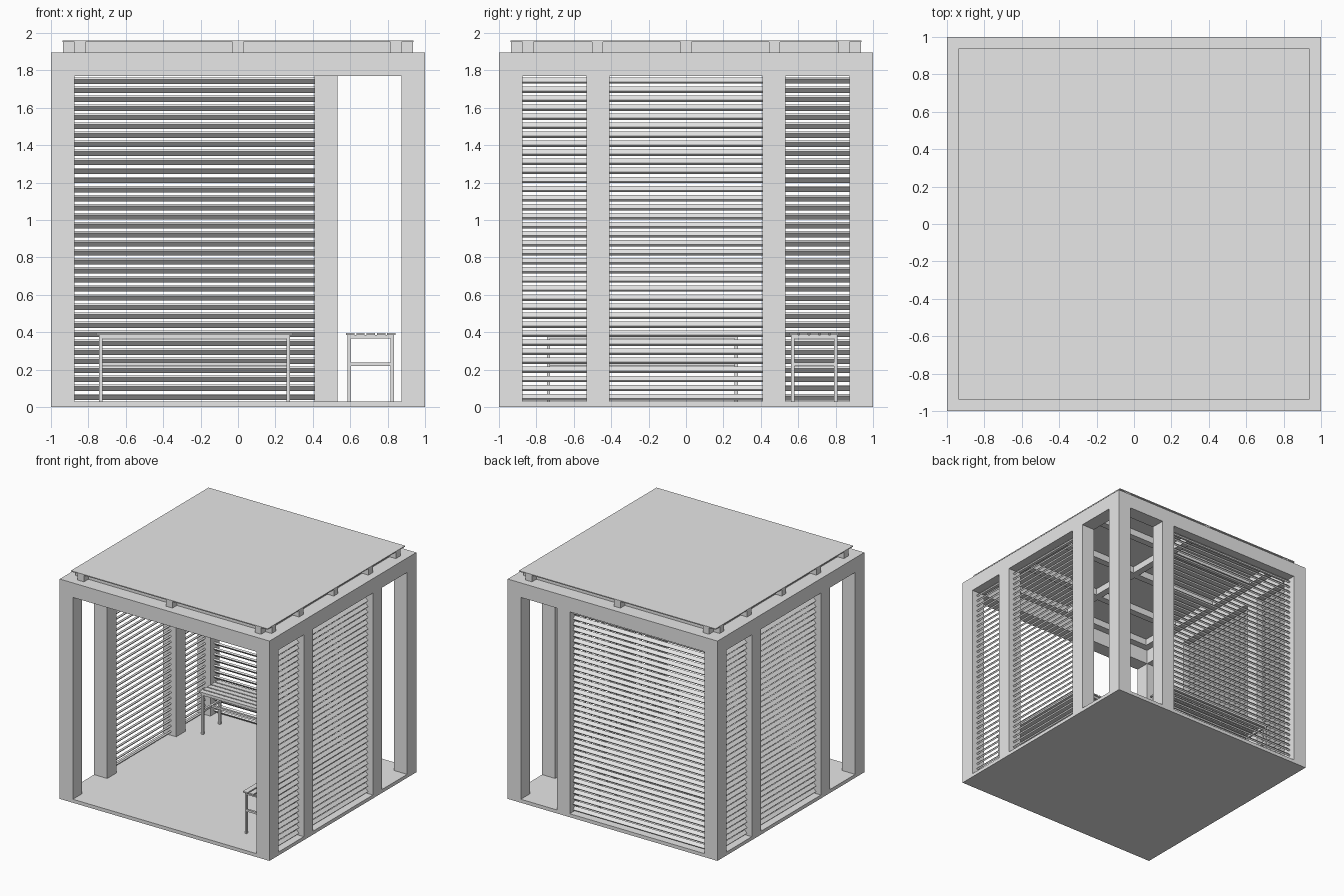
import bpy, bmesh, math
from mathutils import Matrix, Vector

if "Cube" in bpy.data.objects:
    bpy.data.objects.remove(bpy.data.objects["Cube"])

grey = bpy.data.materials.new("light_grey")
grey.diffuse_color = (0.8, 0.8, 0.8, 1)
grey.use_nodes = True
grey.node_tree.nodes["Principled BSDF"].inputs["Base Color"].default_value = grey.diffuse_color


def box(bm, lo, hi):
    lo, hi = Vector(lo), Vector(hi)
    m = Matrix.Translation((lo + hi) / 2) @ Matrix.Diagonal((*(hi - lo), 1))
    bmesh.ops.create_cube(bm, size=1, matrix=m)


def finish(bm, name):
    me = bpy.data.meshes.new(name)
    bm.to_mesh(me)
    bm.free()
    me.materials.append(grey)
    ob = bpy.data.objects.new(name, me)
    bpy.context.collection.objects.link(ob)
    return ob


FLOOR, LINTEL, TOP = 0.03, 1.77, 1.895
IN, MID, HALF = 0.875, 0.47, 0.0615   # frame inner edge, middle post centre and half width

# Floor slab
bm = bmesh.new()
box(bm, (-1, -1, 0), (1, 1, FLOOR))
finish(bm, "floor_slab")

# Corner posts and ring beam
bm = bmesh.new()
for s in (-1, 1):
    for t in (-1, 1):
        box(bm, (min(s, s * IN), min(t, t * IN), FLOOR), (max(s, s * IN), max(t, t * IN), LINTEL))
finish(bm, "corner_posts")

bm = bmesh.new()
for s in (-1, 1):
    a, b = min(s, s * IN), max(s, s * IN)
    box(bm, (-1, a, LINTEL), (1, b, TOP))
    box(bm, (a, -IN, LINTEL), (b, IN, TOP))
finish(bm, "ring_beam")

# Intermediate posts: two on each side wall, one on the back
bm = bmesh.new()
for c in (-MID, MID):
    for a, b in ((-1, -IN), (IN, 1)):
        box(bm, (a, c - HALF, FLOOR), (b, c + HALF, LINTEL))
box(bm, (MID - HALF, IN, FLOOR), (MID + HALF, 1, LINTEL))
finish(bm, "middle_posts")

# Louvre walls: slats tilted so that the outer edge is lower
COUNT, WIDTH, THICK, TILT = 36, 0.034, 0.0145, math.radians(45)


def louvres(name, axis, side, start, end):
    bm = bmesh.new()
    pitch = (LINTEL - FLOOR) / COUNT
    mid, length = (start + end) / 2, end - start
    for i in range(COUNT):
        z = FLOOR + (i + 0.5) * pitch
        if axis == "Y":
            m = (Matrix.Translation((side * 0.9375, mid, z)) @ Matrix.Rotation(side * TILT, 4, "Y")
                 @ Matrix.Diagonal((WIDTH, length, THICK, 1)))
        else:
            m = (Matrix.Translation((mid, side * 0.9375, z)) @ Matrix.Rotation(-side * TILT, 4, "X")
                 @ Matrix.Diagonal((length, WIDTH, THICK, 1)))
        bmesh.ops.create_cube(bm, size=1, matrix=m)
    finish(bm, name)


A, B = MID - HALF, MID + HALF
louvres("right_louvres_front", "Y", 1, -IN, -B)
louvres("right_louvres_middle", "Y", 1, -A, A)
louvres("left_louvres_middle", "Y", -1, -A, A)
louvres("left_louvres_back", "Y", -1, B, IN)
louvres("back_louvres", "X", 1, -IN, A)

# Roof joists in a lattice, and the roof sheet
bm = bmesh.new()
for c in (-0.845, 0, 0.845):
    box(bm, (c - 0.03, -0.935, TOP), (c + 0.03, 0.935, 1.952))
for c in (-0.845, -0.4725, 0, 0.4725, 0.845):
    box(bm, (-0.935, c - 0.03, TOP), (0.935, c + 0.03, 1.952))
finish(bm, "roof_joists")
bm = bmesh.new()
box(bm, (-0.9375, -0.9375, 1.952), (0.9375, 0.9375, 1.96))
finish(bm, "roof_sheet")


# Slatted bench, modelled lengthwise along x
def bench(name, location, turn):
    bm = bmesh.new()
    r, lx, ly = 0.009, 0.502, 0.115
    for s in (-1, 1):
        for t in (-1, 1):
            box(bm, (s * lx - r, t * ly - r, FLOOR), (s * lx + r, t * ly + r, 0.385))
        for z in (0.23, 0.376):                       # end rails
            box(bm, (s * lx - r, -ly + r, z - r), (s * lx + r, ly - r, z + r))
        box(bm, (-lx + r, s * ly - r, 0.367), (lx - r, s * ly + r, 0.385))
    box(bm, (-lx + r, -r, 0.221), (lx - r, r, 0.239))  # long stretcher
    for i in range(5):                                # seat slats
        y = (i - 2) * 0.055
        box(bm, (-0.527, y - 0.0225, 0.385), (0.527, y + 0.0225, 0.396))
    ob = finish(bm, name)
    ob.location = location
    ob.rotation_euler.z = turn


bench("back_bench", (-0.2325, 0.685, 0), 0)
bench("right_bench", (0.71, -0.2325, 0), math.pi / 2)
